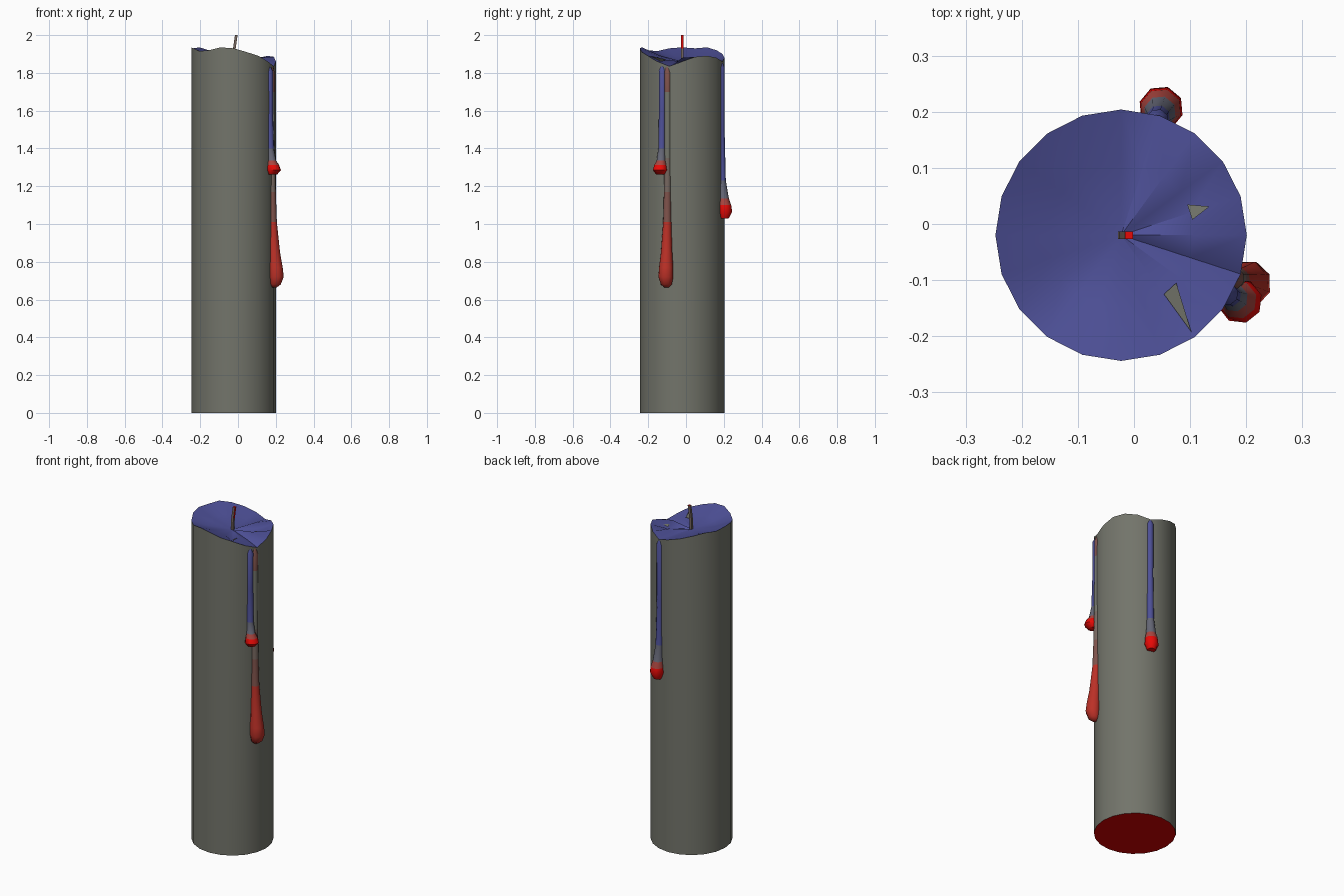
import bpy, bmesh
from math import cos, sin, pi, radians
from mathutils import Vector

if "Cube" in bpy.data.objects:
    bpy.data.objects.remove(bpy.data.objects["Cube"])


def material(name, r, g, b):
    m = bpy.data.materials.new(name)
    m.use_nodes = True
    m.diffuse_color = (r, g, b, 1)
    bsdf = m.node_tree.nodes["Principled BSDF"]
    bsdf.inputs["Base Color"].default_value = (r, g, b, 1)
    bsdf.inputs["Roughness"].default_value = 0.8
    return m


GREY = material("wax grey", 0.17, 0.175, 0.145)
BLUE = material("melted blue", 0.075, 0.08, 0.31)
SLATE = material("slate", 0.13, 0.135, 0.18)
WARM = material("warm grey", 0.18, 0.135, 0.115)
BROWN = material("dull brown", 0.21, 0.085, 0.07)
MAROON = material("maroon", 0.4, 0.06, 0.05)
BRICK = material("brick red", 0.5, 0.03, 0.02)
RED = material("bright red", 0.8, 0.003, 0.002)
BASE = material("base red", 0.65, 0.0, 0.0)

CENTRE = Vector((-0.023, -0.02, 0))
RADIUS = 0.224
SIDES = 20


def finish(bm, name, mats, angle):
    bmesh.ops.recalc_face_normals(bm, faces=bm.faces)
    mesh = bpy.data.meshes.new(name)
    bm.to_mesh(mesh)
    bm.free()
    for m in mats:
        mesh.materials.append(m)
    ob = bpy.data.objects.new(name, mesh)
    bpy.context.collection.objects.link(ob)
    bpy.ops.object.select_all(action='DESELECT')
    ob.select_set(True)
    bpy.context.view_layer.objects.active = ob
    bpy.ops.object.shade_smooth_by_angle(angle=radians(angle))


def around(angle, r, z):
    return CENTRE + Vector((r * cos(angle), r * sin(angle), z))


def bridge(bm, low, high, mat):
    n = len(low)
    faces = []
    for i in range(n):
        j = (i + 1) % n
        f = bm.faces.new((low[i], low[j], high[j], high[i]))
        f.material_index = mat
        faces.append(f)
    return faces


# Candle body: round wall with an uneven melted rim
rim_z = [1.86, 1.885, 1.89, 1.88, 1.86, 1.88, 1.90, 1.92, 1.935, 1.93,
         1.935, 1.93, 1.915, 1.92, 1.935, 1.93, 1.91, 1.89, 1.86, 1.835]
bm = bmesh.new()
angles = [2 * pi * i / SIDES for i in range(SIDES)]
foot = [bm.verts.new(around(a, RADIUS, 0)) for a in angles]
rim = [bm.verts.new(around(a, RADIUS, z)) for a, z in zip(angles, rim_z)]
bridge(bm, foot, rim, 0)
bm.faces.new(foot).material_index = 1
finish(bm, "candle_body", [GREY, BASE], 30)

# Melted hollow: shallow dish with folds and pits on the right half
POOL_Z = 1.86
INNER = RADIUS * 0.58
fold = {0: 0.02, 1: -0.025, 2: -0.01, 3: 0.012, 17: -0.02, 18: 0.008}
inner_z = [POOL_Z + (z - POOL_Z) * 0.45 + fold.get(i, 0) for i, z in enumerate(rim_z)]
bm = bmesh.new()
rim = [bm.verts.new(around(a, RADIUS, z)) for a, z in zip(angles, rim_z)]
inner = [bm.verts.new(around(a, INNER, z)) for a, z in zip(angles, inner_z)]
pool = bm.verts.new(around(0, 0, POOL_Z))
bridge(bm, inner, rim, 0)
for i in range(SIDES):
    bm.faces.new((pool, inner[i], inner[(i + 1) % SIDES]))
finish(bm, "melted_hollow", [BLUE], 40)

# Grey wax flecks lying in the hollow: start and end turn, lift of each, tip reach
for name, k, turns, lifts, tip in (("fleck_front", 17, (0.0, 0.23), (0.004, 0.018), 0.95),
                                   ("fleck_back", 1, (-0.1, 0.12), (0.02, 0.015), 0.74)):
    bm = bmesh.new()
    t = (tip - 0.58) / 0.42
    pts = [around(angles[k] + turn, INNER, inner_z[k] + lift)
           for turn, lift in zip(turns, lifts)]
    pts.append(around(angles[k], RADIUS * tip,
                      inner_z[k] + (rim_z[k] - inner_z[k]) * t + 0.004))
    bm.faces.new([bm.verts.new(p) for p in pts])
    finish(bm, name, [GREY], 30)

# Wick: thin leaning square string
bm = bmesh.new()
rings = []
for x, z in ((-0.022, 1.85), (-0.019, 1.93), (-0.009, 2.0)):
    rings.append([bm.verts.new((x + dx, -0.02 + dy, z))
                  for dx, dy in ((-.007, -.007), (.007, -.007), (.007, .007), (-.007, .007))])
for low, high in zip(rings, rings[1:]):
    for side, f in enumerate(bridge(bm, low, high, 0)):
        f.material_index = 1 if side == 1 and high is rings[-1] else 0
bm.faces.new(rings[-1]).material_index = 1
finish(bm, "wick", [WARM, RED], 30)


def drip(name, degrees, profile, mats):
    """profile rows: height, radius, distance outside the wall, colour below"""
    bm = bmesh.new()
    a = radians(degrees)
    out = Vector((cos(a), sin(a), 0))
    side = Vector((-sin(a), cos(a), 0))
    prev = None
    for z, r, offset, mat in profile:
        c = around(a, RADIUS + offset, z)
        ring = [bm.verts.new(c + out * r * cos(t) + side * r * sin(t))
                for t in (2 * pi * i / 8 for i in range(8))]
        if prev:
            bridge(bm, ring, prev, colour)
        else:
            bm.faces.new(ring).material_index = mat
        prev, colour = ring, mat
    bm.faces.new(prev).material_index = colour
    finish(bm, name, mats, 50)


# Running drips, each a thin stem ending in a bulb
drip("short_drip", -29,
     [(1.835, 0.010, -0.012, 0), (1.81, 0.020, -0.008, 0), (1.60, 0.019, -0.007, 0),
      (1.40, 0.020, -0.002, 1), (1.335, 0.025, 0.006, 2), (1.312, 0.034, 0.014, 3),
      (1.285, 0.040, 0.018, 3), (1.262, 0.023, 0.014, 3)],
     [BLUE, SLATE, MAROON, RED])
drip("long_drip", -21,
     [(1.835, 0.010, -0.012, 2), (1.80, 0.020, -0.010, 2), (1.70, 0.019, -0.009, 0),
      (1.35, 0.019, -0.008, 1), (1.17, 0.020, -0.005, 2), (1.01, 0.023, -0.002, 3),
      (0.85, 0.032, 0.007, 3), (0.77, 0.040, 0.014, 3), (0.72, 0.042, 0.018, 3),
      (0.68, 0.031, 0.012, 3), (0.665, 0.014, 0.008, 3)],
     [GREY, WARM, BROWN, BRICK])
drip("back_drip", 72.5,
     [(1.86, 0.010, -0.012, 0), (1.83, 0.020, -0.009, 0), (1.50, 0.019, -0.008, 0),
      (1.23, 0.021, -0.003, 1), (1.135, 0.029, 0.006, 2), (1.10, 0.037, 0.011, 3),
      (1.065, 0.040, 0.013, 3), (1.03, 0.024, 0.010, 3)],
     [BLUE, SLATE, MAROON, RED])
